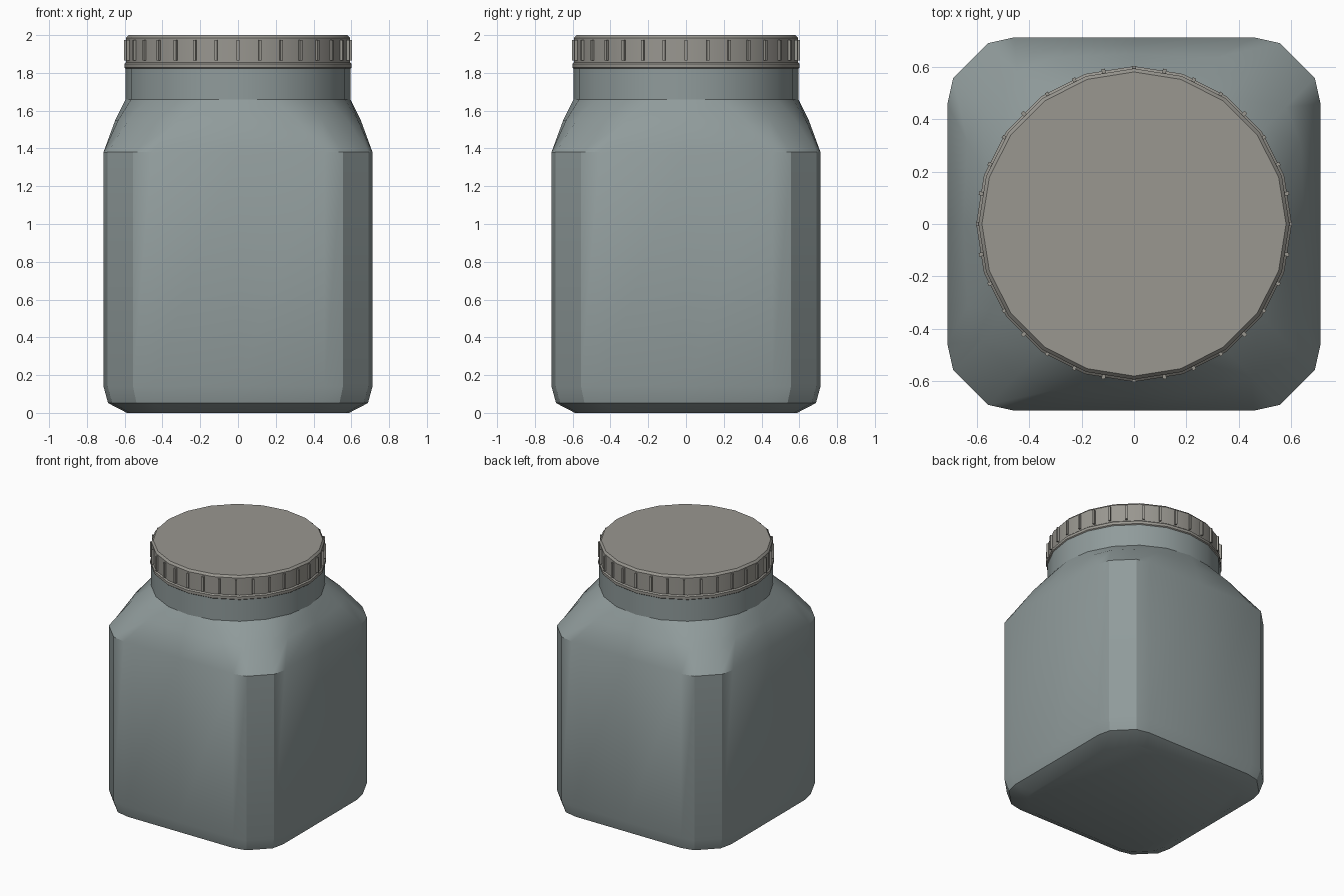
import bpy, bmesh, math
from mathutils import Matrix, Vector

if "Cube" in bpy.data.objects:
    bpy.data.objects.remove(bpy.data.objects["Cube"])

SIDES = 20


def material(name, color):
    m = bpy.data.materials.new(name)
    m.diffuse_color = (*color, 1)
    m.use_nodes = True
    m.node_tree.nodes["Principled BSDF"].inputs["Base Color"].default_value = m.diffuse_color
    return m


def finish(bm, name, mat, angle=30):
    bmesh.ops.recalc_face_normals(bm, faces=bm.faces)
    mesh = bpy.data.meshes.new(name)
    bm.to_mesh(mesh)
    bm.free()
    ob = bpy.data.objects.new(name, mesh)
    bpy.context.collection.objects.link(ob)
    mesh.materials.append(mat)
    bpy.ops.object.select_all(action='DESELECT')
    ob.select_set(True)
    bpy.context.view_layer.objects.active = ob
    bpy.ops.object.shade_smooth_by_angle(angle=math.radians(angle))
    return ob


def loft(sections, name, mat, angle=30):
    """Skin a stack of (outline, z) rings and cap both ends."""
    bm = bmesh.new()
    rings = [[bm.verts.new((x, y, z)) for x, y in pts] for pts, z in sections]
    for a, b in zip(rings, rings[1:]):
        for i in range(SIDES):
            j = (i + 1) % SIDES
            bm.faces.new((a[i], a[j], b[j], b[i]))
    bm.faces.new(rings[0])
    bm.faces.new(rings[-1])
    return finish(bm, name, mat, angle)


def circle(r):
    return [(r * math.cos(2 * math.pi * i / SIDES), r * math.sin(2 * math.pi * i / SIDES))
            for i in range(SIDES)]


def square(h):
    """Rounded square of half width h with one point per circle point."""
    k = h / 0.712
    quarter = [(h, 0), (h, 0.457 * k), (0.69 * k, 0.556 * k), (0.556 * k, 0.69 * k), (0.457 * k, h)]
    pts = []
    for q in range(4):
        for x, y in quarter:
            for _ in range(q):
                x, y = -y, x
            pts.append((x, y))
    return pts


def blend(a, b, t):
    return [tuple(Vector(p).lerp(Vector(q), t)) for p, q in zip(a, b)]


body_mat = material("body_grey", (0.28, 0.33, 0.33))
lid_mat = material("lid_grey", (0.32, 0.31, 0.28))

# Jar body: rounded square lofted into a round neck
wide, neck = square(0.712), circle(0.595)
loft([(square(0.588), 0), (square(0.688), 0.052), (wide, 0.14), (wide, 1.38),
      (blend(wide, neck, 0.53), 1.55), (neck, 1.66), (neck, 1.83)],
     "jar_body", body_mat)

# Lid with a rim band at the bottom and a small bevel on top
loft([(circle(r), z) for r, z in
      [(0.592, 1.82), (0.602, 1.828), (0.602, 1.848), (0.593, 1.856), (0.593, 1.985), (0.58, 2.0)]],
     "lid", lid_mat)

# Grip ribs around the lid
bm = bmesh.new()
for i in range(32):
    a = 2 * math.pi * i / 32
    m = (Matrix.Rotation(a, 4, 'Z') @ Matrix.Translation((0.591, 0, 1.92))
         @ Matrix.Diagonal((0.024, 0.014, 0.11, 1)))
    bmesh.ops.create_cube(bm, size=1, matrix=m)
finish(bm, "lid_ribs", lid_mat)
